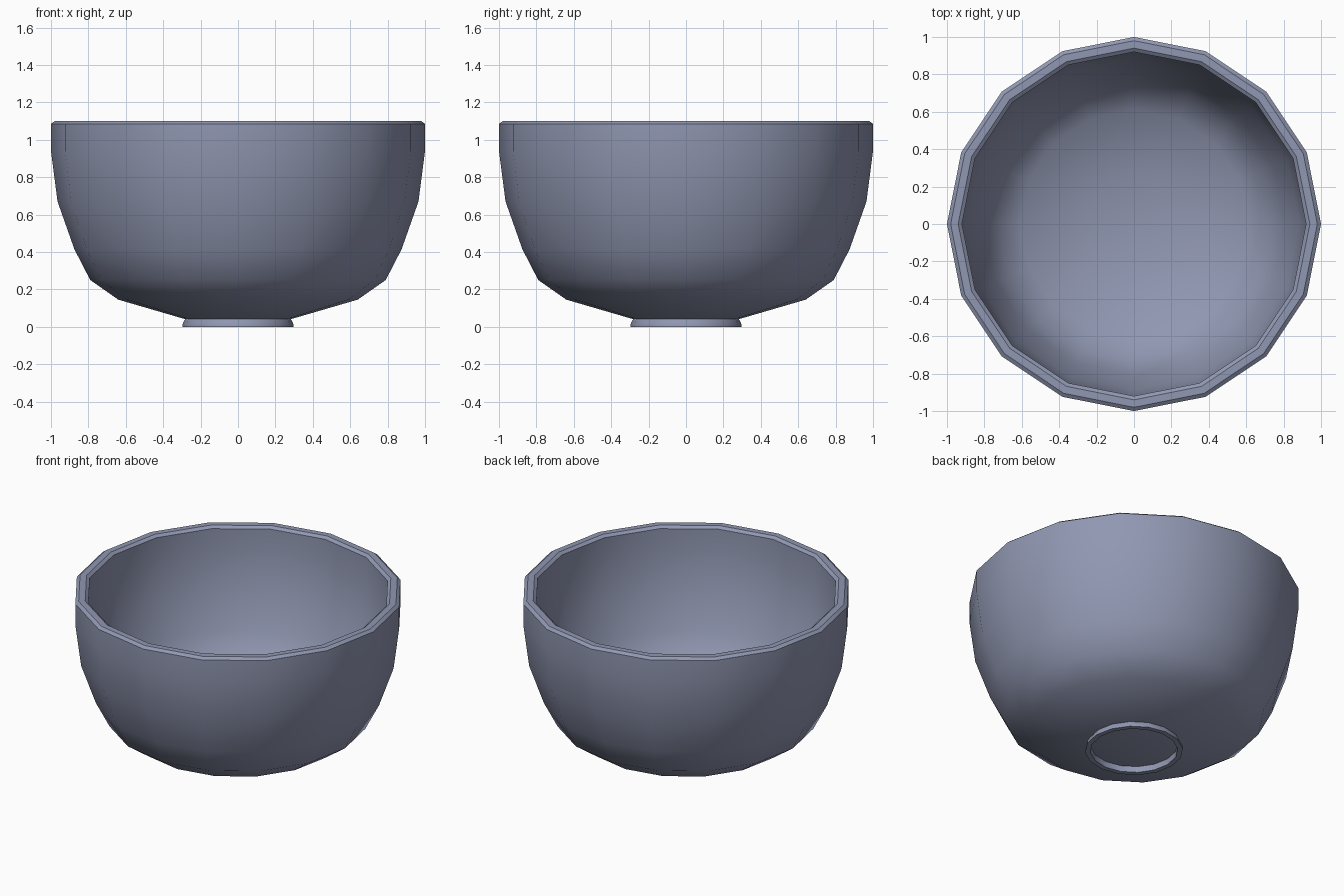
import bpy, bmesh, math

if "Cube" in bpy.data.objects:
    bpy.data.objects.remove(bpy.data.objects["Cube"])

SIDES = 16

glaze = bpy.data.materials.new("blue grey glaze")
glaze.diffuse_color = (0.28, 0.31, 0.44, 1)
glaze.use_nodes = True
glaze.node_tree.nodes["Principled BSDF"].inputs["Base Color"].default_value = glaze.diffuse_color


def lathe(name, profile, closed=False):
    """Revolve (radius, height) points around z; radius 0 makes a pole."""
    bm = bmesh.new()
    rings = []
    for r, z in profile:
        n = 1 if r == 0 else SIDES
        rings.append([bm.verts.new((r * math.cos(2 * math.pi * i / SIDES),
                                    r * math.sin(2 * math.pi * i / SIDES), z))
                      for i in range(n)])
    pairs = list(zip(rings, rings[1:]))
    if closed:
        pairs.append((rings[-1], rings[0]))
    for a, b in pairs:
        for i in range(SIDES):
            j = (i + 1) % SIDES
            quad = [a[i % len(a)], a[j % len(a)], b[j % len(b)], b[i % len(b)]]
            bm.faces.new(list(dict.fromkeys(quad)))
    bmesh.ops.recalc_face_normals(bm, faces=bm.faces)
    mesh = bpy.data.meshes.new(name)
    bm.to_mesh(mesh)
    bm.free()
    obj = bpy.data.objects.new(name, mesh)
    bpy.context.collection.objects.link(obj)
    mesh.materials.append(glaze)
    bpy.ops.object.select_all(action='DESELECT')
    bpy.context.view_layer.objects.active = obj
    obj.select_set(True)
    bpy.ops.object.shade_smooth_by_angle(angle=math.radians(35))
    return obj


# Bowl wall: outside from the base up, over the bevelled rim, down the inside
lathe("bowl", [
    (0, 0.04), (0.28, 0.04), (0.64, 0.145), (0.79, 0.25), (0.875, 0.415),
    (0.965, 0.67), (1.0, 0.94), (1.0, 1.085), (0.98, 1.1), (0.94, 1.1),
    (0.92, 1.085), (0.92, 0.94), (0.887, 0.69), (0.805, 0.455),
    (0.73, 0.305), (0.61, 0.222), (0.27, 0.12), (0, 0.12)])

# Hollow foot ring under the bowl
lathe("foot_ring", [
    (0.265, 0.0), (0.297, 0.0), (0.295, 0.02), (0.28, 0.045), (0.265, 0.045)],
    closed=True)
